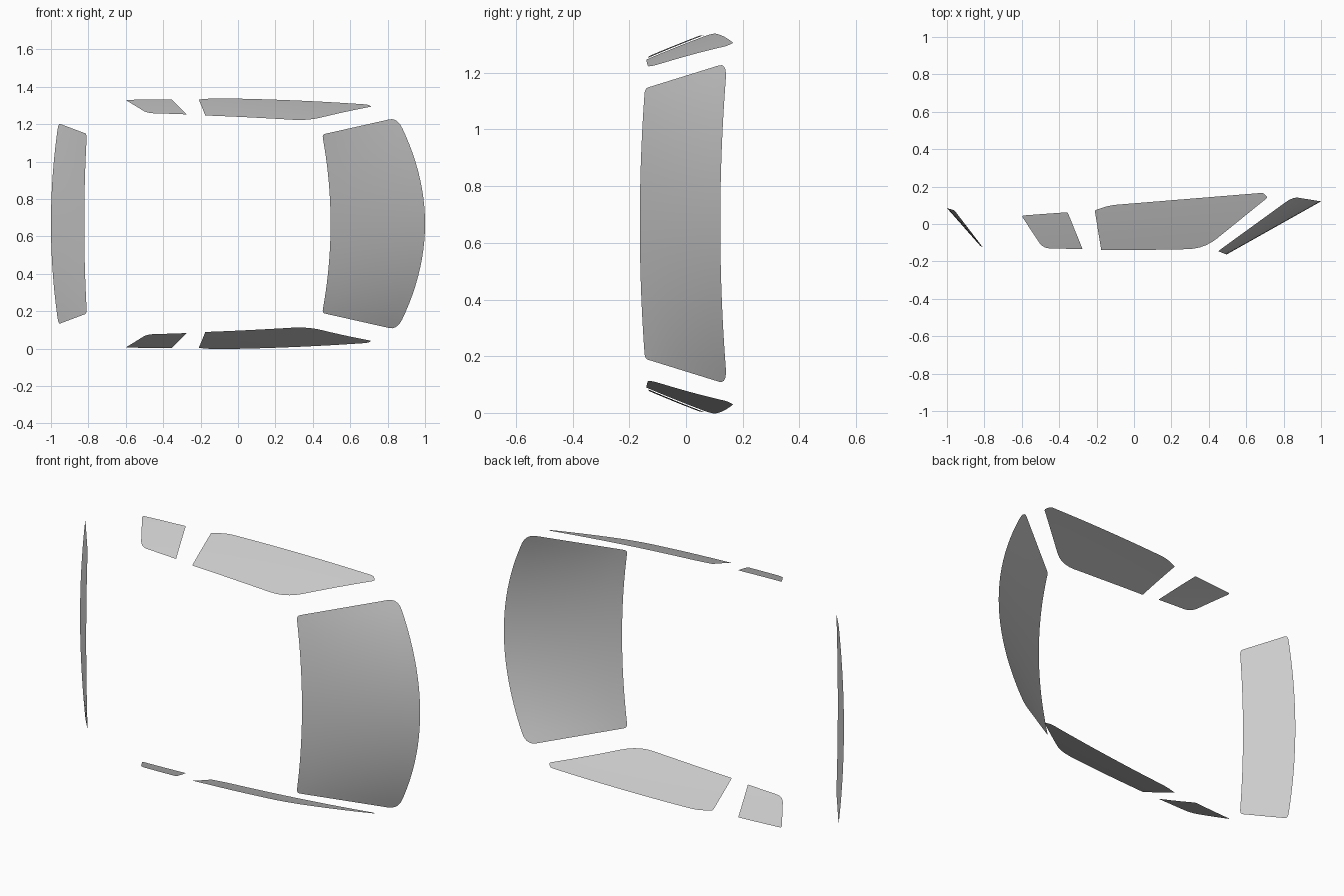
import bpy, bmesh
from mathutils import Vector

if "Cube" in bpy.data.objects:
    bpy.data.objects.remove(bpy.data.objects["Cube"])

MID = 0.668  # mirror height of the whole glass set


def rounded(points, radii, steps=5):
    """Round each corner of a closed 2D outline."""
    pts = [Vector(p) for p in points]
    out = []
    for i, p in enumerate(pts):
        r = radii[i]
        if r == 0:
            out.append(p)
            continue
        to_prev, to_next = pts[i - 1] - p, pts[(i + 1) % len(pts)] - p
        a = p + to_prev.normalized() * min(r, to_prev.length * 0.45)
        b = p + to_next.normalized() * min(r, to_next.length * 0.45)
        for k in range(steps + 1):
            t = k / steps
            out.append(a * (1 - t) ** 2 + p * 2 * t * (1 - t) + b * t ** 2)
    return out


def pane(name, outline, surface, cuts, flip=False):
    """Slice a flat outline into a grid and bend it onto a curved surface."""
    bm = bmesh.new()
    bm.faces.new([bm.verts.new((p.x, p.y, 0)) for p in outline])
    for axis in (0, 1):
        lo = min(p[axis] for p in outline)
        hi = max(p[axis] for p in outline)
        for k in range(1, cuts[axis]):
            co, no = Vector(), Vector()
            co[axis] = lo + (hi - lo) * k / cuts[axis]
            no[axis] = 1
            bmesh.ops.bisect_plane(bm, geom=bm.verts[:] + bm.edges[:] + bm.faces[:],
                                   plane_co=co, plane_no=no, dist=1e-5)
    for v in bm.verts:
        v.co = surface(v.co.x, v.co.y)
    if flip:
        bmesh.ops.reverse_faces(bm, faces=bm.faces[:])
    bmesh.ops.triangulate(bm, faces=[f for f in bm.faces if len(f.verts) > 4])
    for f in bm.faces:
        f.smooth = True
    me = bpy.data.meshes.new(name)
    bm.to_mesh(me)
    bm.free()
    bpy.context.collection.objects.link(bpy.data.objects.new(name, me))


def lerp(a, b, t):
    return a + (b - a) * t


# Windscreen and rear window: u runs along x, v across the car
def windscreen(u, v):
    return Vector((lerp(0.495 - 0.045 * v * v, 1.0 - 0.15 * v * v, u),
                   lerp(-0.163 + 0.018 * v * v, 0.121 + 0.024 * v * v, u),
                   MID + v * lerp(0.477, 0.567, u)))


def rear_window(u, v):
    return Vector((lerp(-1.0 + 0.04 * v * v, -0.822 + 0.014 * v * v, u),
                   lerp(0.085 - 0.012 * v * v, -0.117 - 0.008 * v * v, u),
                   MID + v * lerp(0.537, 0.48, u)))


square = [(0, -1), (1, -1), (1, 1), (0, 1)]
pane("windscreen", rounded(square, (0.04, 0.1, 0.1, 0.04)), windscreen, (8, 24))
pane("rear_window", rounded(square, (0.06, 0.06, 0.06, 0.06)), rear_window, (4, 24))


# Side glass: leaning, slightly curved body side
def side_surface(sign):
    def surface(x, y):
        t = y + 0.14
        z = 1.239 - 0.05 * x - 0.035 * x * x + 0.42 * t - 0.12 * t * t
        return Vector((x, y, MID + sign * (z - MID)))
    return surface


door = rounded([(-0.175, -0.14), (0.1, -0.138), (0.375, -0.133), (0.715, 0.142),
                (0.692, 0.167), (-0.13, 0.1), (-0.21, 0.073)],
               (0, 0, 0.09, 0.012, 0.015, 0.04, 0.008))
quarter = rounded([(-0.487, -0.13), (-0.275, -0.134), (-0.355, 0.063), (-0.602, 0.045)],
                  (0.04, 0.004, 0.006, 0.015))

for side, sign in (("left", 1), ("right", -1)):
    pane(side + "_door_window", door, side_surface(sign), (14, 6), sign < 0)
    pane(side + "_quarter_window", quarter, side_surface(sign), (6, 6), sign < 0)
